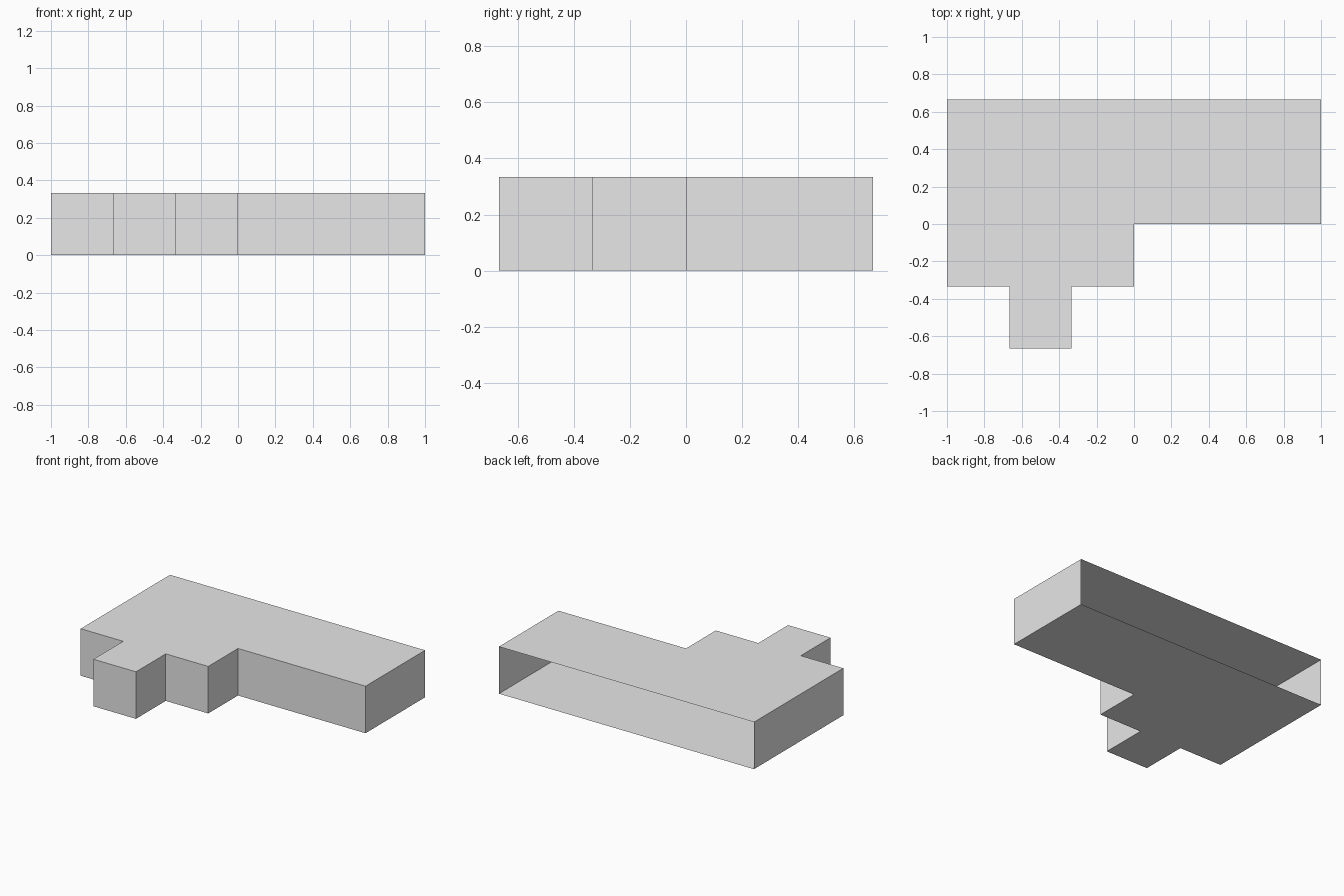
import bpy
import bmesh
from mathutils import Vector

cube = bpy.data.objects.get("Cube")
if cube:
    bpy.data.objects.remove(cube, do_unlink=True)

UNIT = 1 / 3  # every edge is a whole number of these

# Plain grey material
grey = bpy.data.materials.new("light grey")
grey.use_nodes = True
colour = (0.8, 0.8, 0.8, 1)
grey.diffuse_color = colour
bsdf = next(n for n in grey.node_tree.nodes if n.type == "BSDF_PRINCIPLED")
bsdf.inputs["Base Color"].default_value = colour

# Floor plan: wide arm, square body and front stub, counter-clockwise
plan = [(-3, 2), (-3, -1), (-2, -1), (-2, -2), (-1, -2),
        (-1, -1), (0, -1), (0, 0), (3, 0), (3, 2)]

bm = bmesh.new()
floor = bm.faces.new([bm.verts.new(Vector((x, y, 0)) * UNIT) for x, y in plan])

# Raise the plan into a closed block
raised = bmesh.ops.extrude_face_region(bm, geom=[floor], use_keep_orig=True)
top_verts = [g for g in raised["geom"] if isinstance(g, bmesh.types.BMVert)]
bmesh.ops.translate(bm, verts=top_verts, vec=(0, 0, UNIT))
bmesh.ops.recalc_face_normals(bm, faces=bm.faces)

# The long back side is open
back = [f for f in bm.faces if f.normal.y > 0.9]
bmesh.ops.delete(bm, geom=back, context="FACES_ONLY")

mesh = bpy.data.meshes.new("stepped_shell")
bm.to_mesh(mesh)
bm.free()
mesh.materials.append(grey)
shell = bpy.data.objects.new("stepped_shell", mesh)
bpy.context.collection.objects.link(shell)
